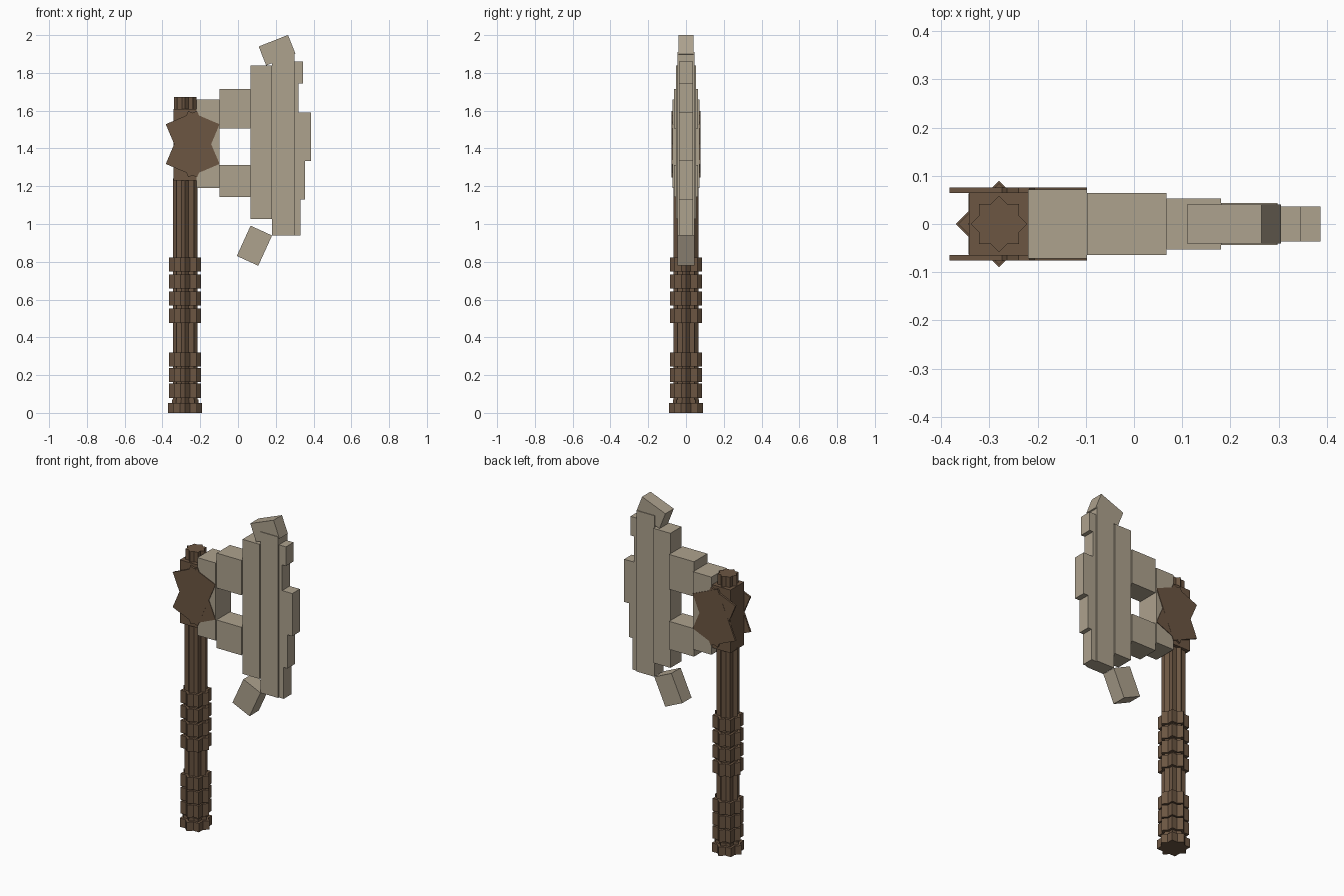
import bpy, bmesh, math
from mathutils import Matrix, Vector

if "Cube" in bpy.data.objects:
    bpy.data.objects.remove(bpy.data.objects["Cube"])


def material(name, rgb):
    m = bpy.data.materials.new(name)
    m.diffuse_color = (*rgb, 1)
    m.use_nodes = True
    m.node_tree.nodes["Principled BSDF"].inputs["Base Color"].default_value = m.diffuse_color
    return m


WOOD = material("brown wood", (0.15, 0.093, 0.055))
STONE = material("pale stone", (0.42, 0.36, 0.27))
HX = -0.28  # handle axis


def finish(name, bm, mat):
    bmesh.ops.recalc_face_normals(bm, faces=bm.faces)
    me = bpy.data.meshes.new(name)
    bm.to_mesh(me)
    bm.free()
    me.materials.append(mat)
    ob = bpy.data.objects.new(name, me)
    bpy.context.collection.objects.link(ob)
    return ob


def box(name, center, size, mat, tilt=0):
    """Box turned in the front plane by tilt degrees (counter-clockwise from the front)."""
    bm = bmesh.new()
    m = (Matrix.Translation(center) @ Matrix.Rotation(math.radians(-tilt), 4, 'Y')
         @ Matrix.Diagonal((*size, 1)))
    bmesh.ops.create_cube(bm, size=1, matrix=m)
    return finish(name, bm, mat)


def slab(name, x0, x1, z0, z1, half_y, mat=STONE):
    return box(name, ((x0 + x1) / 2, 0, (z0 + z1) / 2), (x1 - x0, 2 * half_y, z1 - z0), mat)


def star(name, r, z0, z1):
    """Upright eight-pointed star prism, as two crossed squares."""
    bm = bmesh.new()
    ring = []
    for i in range(16):
        rad = r if i % 2 == 0 else r * 0.7654
        a = math.pi * i / 8
        ring.append(bm.verts.new((HX + rad * math.cos(a), rad * math.sin(a), z0)))
    face = bm.faces.new(ring)
    ext = bmesh.ops.extrude_face_region(bm, geom=[face], use_keep_orig=True)
    bmesh.ops.translate(bm, vec=Vector((0, 0, z1 - z0)),
                        verts=[v for v in ext["geom"] if isinstance(v, bmesh.types.BMVert)])
    return finish(name, bm, WOOD)


# Handle
star("shaft", 0.065, 0.05, 1.24)
star("pommel", 0.09, 0, 0.053)
star("pommel_collar", 0.07, 0.053, 0.07)
star("top_cap", 0.059, 1.60, 1.672)
for group, (start, count) in {"lower": (0.08, 3), "upper": (0.477, 4)}.items():
    for i in range(count):
        z = start + i * 0.0905 if group == "upper" else start + i * 0.083
        star(f"{group}_grip_ring_{i + 1}", 0.085, z, z + 0.075)

# Head socket with crossed plates on both sides
slab("head_socket", HX - 0.062, HX + 0.062, 1.23, 1.61, 0.065, WOOD)
for side, s in (("front", -1), ("back", 1)):
    for i, tilt in enumerate((23, -23)):
        box(f"{side}_plate_{i + 1}", (-0.24, s * (0.07 + 0.0006 * i), 1.423),
            (0.18, 0.011, 0.305), WOOD, tilt)

# Blade mount and arms
slab("blade_mount", -0.22, -0.098, 1.19, 1.658, 0.072)
slab("upper_arm", -0.098, 0.067, 1.505, 1.715, 0.064)
slab("lower_arm", -0.098, 0.067, 1.143, 1.312, 0.064)

# Blade
slab("blade_inner", 0.067, 0.18, 1.027, 1.838, 0.053)
slab("blade_outer", 0.18, 0.298, 0.94, 1.91, 0.044)
edge = [(0.94, 1.13, 0.33), (1.13, 1.333, 0.355), (1.333, 1.59, 0.387),
        (1.59, 1.745, 0.32), (1.745, 1.86, 0.345)]
for i, (z0, z1, x1) in enumerate(edge):
    slab(f"cutting_edge_{i + 1}", 0.298, x1, z0, z1, 0.036)
box("upper_spike", (0.207, 0, 1.92), (0.167, 0.08, 0.108), STONE, 21.5)
box("lower_spike", (0.087, 0, 0.885), (0.125, 0.088, 0.176), STONE, -24.5)
